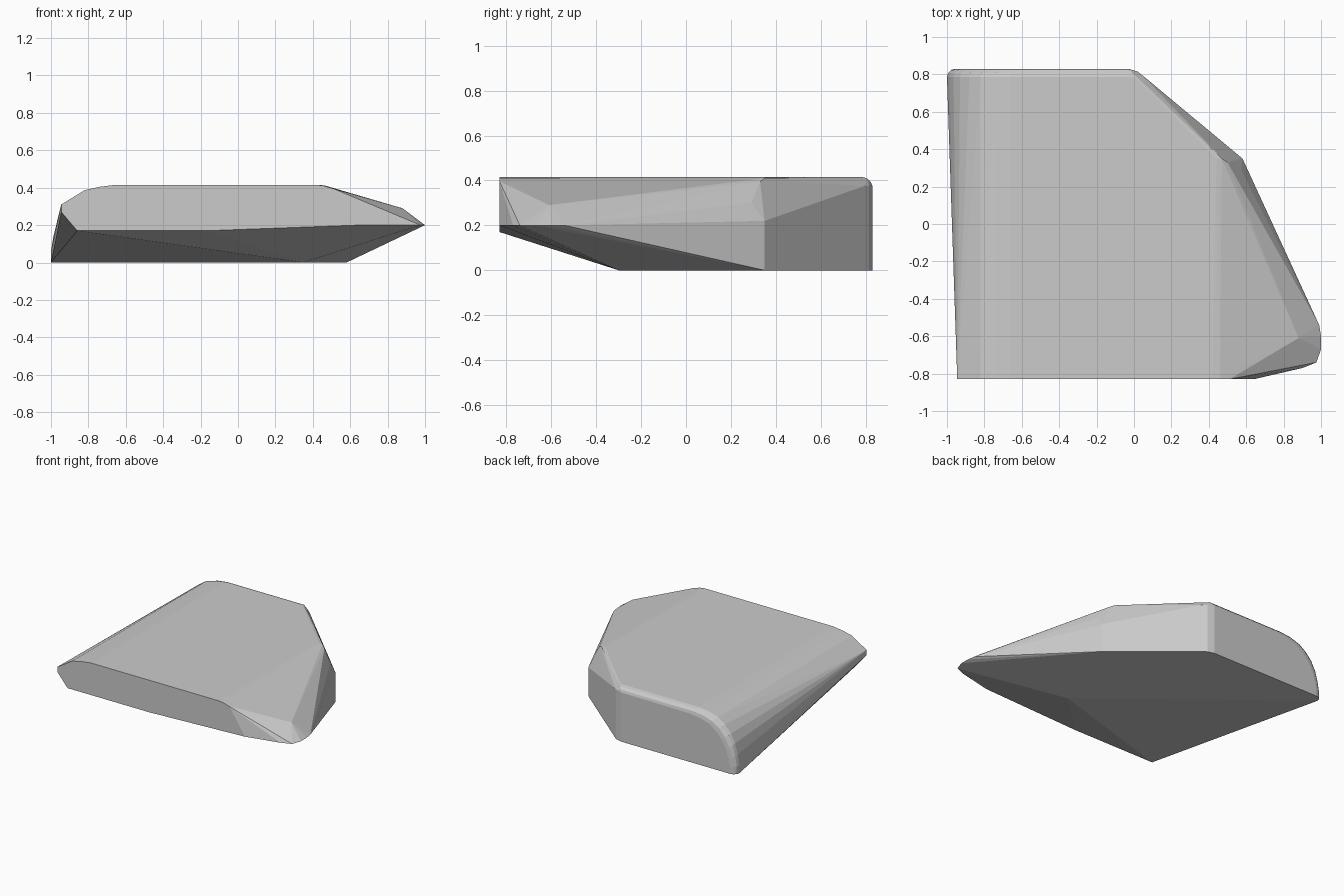
import bpy, bmesh
from math import sin, cos, radians

pts = []

# Front end profile (x, z) on the plane y = -0.83
front = [(-0.86, 0.17), (-0.17, 0.17), (0.64, 0.2), (0.51, 0.395), (0.46, 0.41),
         (0.42, 0.415), (-0.66, 0.415), (-0.74, 0.405), (-0.82, 0.387),
         (-0.945, 0.31), (-0.945, 0.27)]
pts += [(x, -0.83, z) for x, z in front]

# Rounded left shoulder at the back end, stepped inward over the rear rounding
shoulder = [(-1, 0), (-1, 0.06), (-0.987, 0.14), (-0.965, 0.22), (-0.93, 0.285),
            (-0.88, 0.34), (-0.82, 0.381), (-0.74, 0.405), (-0.66, 0.415), (0, 0.415)]
for a in (0, 30, 60, 90):
    y = 0.785 + 0.045 * sin(radians(a))
    inset = 0.045 * (1 - cos(radians(a)))
    for x, z in shoulder:
        dx = inset if x < -0.6 else -inset
        pts.append((x + dx, y, max(0, z - inset * min(1, z / 0.2))))

# Vertical rounded corner at the back right
for x, y in [(0.045, 0.795), (0.02, 0.815), (-0.03, 0.83)]:
    pts += [(x, y, 0), (x, y, 0.375)]

# Right-hand corner of the body
pts += [(0.58, 0.35, 0), (0.58, 0.35, 0.22), (0.573, 0.29, 0.3), (0.56, 0.25, 0.335),
        (0.5, 0.33, 0.395), (0.47, 0.35, 0.41), (0.44, 0.35, 0.415)]

# Low front keel point and pointed right tip
pts += [(0.35, -0.3, 0), (0.88, -0.61, 0.29), (0.99, -0.54, 0.2), (1, -0.6, 0.2),
        (1, -0.67, 0.2), (0.975, -0.74, 0.2), (0.9, -0.77, 0.2)]

# Wrap the faceted body around the profiles
bm = bmesh.new()
for p in pts:
    bm.verts.new(p)
bmesh.ops.remove_doubles(bm, verts=bm.verts, dist=0.002)
bmesh.ops.convex_hull(bm, input=bm.verts)
bmesh.ops.delete(bm, geom=[v for v in bm.verts if not v.link_faces], context='VERTS')
bmesh.ops.recalc_face_normals(bm, faces=bm.faces)
mesh = bpy.data.meshes.new("faceted_body")
bm.to_mesh(mesh)
bm.free()
body = bpy.data.objects.new("faceted_body", mesh)
bpy.context.collection.objects.link(body)
